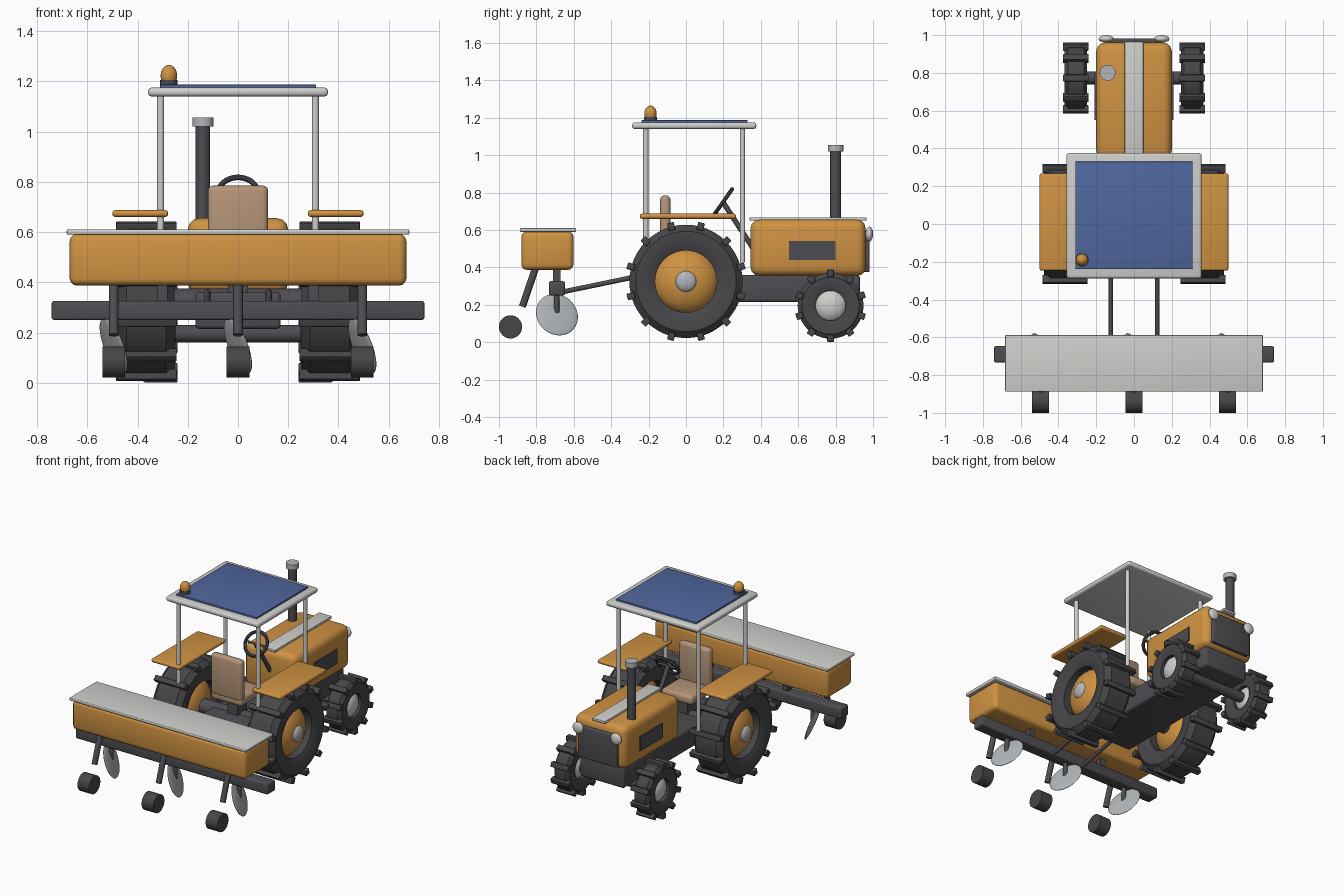
import bpy, math
from mathutils import Vector

cube = bpy.data.objects.get("Cube")
if cube:
    bpy.data.objects.remove(cube, do_unlink=True)


def material(name, r, g, b):
    m = bpy.data.materials.new(name)
    m.use_nodes = True
    m.diffuse_color = (r, g, b, 1)
    m.node_tree.nodes["Principled BSDF"].inputs["Base Color"].default_value = (r, g, b, 1)
    return m


ORANGE = material("orange_paint", 0.63, 0.29, 0.055)
LIGHT = material("light_grey", 0.62, 0.62, 0.60)
BLUE = material("blue_panel", 0.08, 0.135, 0.34)
TAN = material("tan_seat", 0.46, 0.30, 0.19)
DARK = material("dark_metal", 0.075, 0.075, 0.085)
RUBBER = material("rubber", 0.062, 0.062, 0.068)
STEEL = material("steel", 0.45, 0.47, 0.49)


def finish(name, mat, smooth=True):
    ob = bpy.context.object
    ob.name = name
    ob.data.materials.append(mat)
    if smooth:
        bpy.ops.object.shade_smooth_by_angle(angle=math.radians(35))
    return ob


def box(name, mat, x, y, z, bevel=0.0):
    """Box from (min, max) ranges, with optional rounded edges."""
    bpy.ops.mesh.primitive_cube_add(size=1, location=[sum(r) / 2 for r in (x, y, z)])
    ob = bpy.context.object
    ob.scale = [r[1] - r[0] for r in (x, y, z)]
    bpy.ops.object.transform_apply(location=False, rotation=False, scale=True)
    if bevel:
        mod = ob.modifiers.new("round", "BEVEL")
        mod.width, mod.segments = bevel, 3
        bpy.ops.object.modifier_apply(modifier=mod.name)
    return finish(name, mat)


def rod(name, mat, a, b, radius, sides=24):
    """Cylinder between two points."""
    a, b = Vector(a), Vector(b)
    bpy.ops.mesh.primitive_cylinder_add(vertices=sides, radius=radius, depth=(b - a).length,
                                        location=(a + b) / 2,
                                        rotation=(b - a).to_track_quat("Z", "Y").to_euler())
    return finish(name, mat)


def dome(name, mat, loc, radius, half, axis):
    """Sphere flattened to a half thickness along an axis."""
    bpy.ops.mesh.primitive_uv_sphere_add(segments=32, ring_count=16, radius=1, location=loc,
                                         rotation=Vector(axis).to_track_quat("Z", "Y").to_euler())
    bpy.context.object.scale = (radius, radius, half)
    return finish(name, mat)


def tyre(name, loc, outer, inner, half, steps=48):
    """Lathed tyre turning about x, with rounded shoulders."""
    s = outer - inner
    profile = [(-half * 0.8, inner), (-half, inner + s * 0.35), (-half, outer - s * 0.25),
               (-half * 0.7, outer), (half * 0.7, outer), (half, outer - s * 0.25),
               (half, inner + s * 0.35), (half * 0.8, inner)]
    n = len(profile)
    verts, faces = [], []
    for i in range(steps):
        a = math.tau * i / steps
        verts += [(x, r * math.sin(a), r * math.cos(a)) for x, r in profile]
        j = (i + 1) % steps
        faces += [(i * n + k, i * n + (k + 1) % n, j * n + (k + 1) % n, j * n + k) for k in range(n)]
    me = bpy.data.meshes.new(name)
    me.from_pydata(verts, [], faces)
    ob = bpy.data.objects.new(name, me)
    ob.location = loc
    bpy.context.collection.objects.link(ob)
    bpy.ops.object.select_all(action="DESELECT")
    bpy.context.view_layer.objects.active = ob
    ob.select_set(True)
    return finish(name, RUBBER)


def wheel(name, x, y, z, outer, inner, half, lugs, phase, reach, hub_mat):
    side = 1 if x > 0 else -1
    tyre(name + "_tyre", (x, y, z), outer, inner, half)
    for i in range(lugs):
        a = phase + math.tau * i / lugs
        r = (outer + reach) / 2 - 0.01
        lug = box(name + "_lug", RUBBER, (x - half - 0.008, x + half + 0.008), (-0.018, 0.018),
                  (-(reach - r), reach - r), 0.004)
        lug.location = (x, y + r * math.sin(a), z + r * math.cos(a))
        lug.rotation_euler.x = -a
    dome(name + "_hub", hub_mat, (x, y, z), inner + 0.008, half * 0.92, (1, 0, 0))
    return side


# Chassis, bonnet and grille
box("chassis", DARK, (-0.17, 0.17), (-0.25, 0.93), (0.215, 0.36), 0.015)
box("bonnet", ORANGE, (-0.2, 0.2), (0.345, 0.96), (0.355, 0.655), 0.045)
box("bonnet_stripe", LIGHT, (-0.05, 0.05), (0.34, 0.965), (0.65, 0.668), 0.004)
box("grille", DARK, (-0.15, 0.15), (0.95, 0.982), (0.375, 0.597), 0.008)
rod("exhaust_pipe", DARK, (-0.14, 0.8, 0.6), (-0.14, 0.8, 1.03), 0.029)
rod("exhaust_cap", STEEL, (-0.14, 0.8, 1.02), (-0.14, 0.8, 1.055), 0.042)

# Wheels, axles, fenders and other mirrored parts
rod("front_axle", DARK, (-0.3, 0.773, 0.195), (0.3, 0.773, 0.195), 0.035)
rod("rear_axle", DARK, (-0.36, 0, 0.325), (0.36, 0, 0.325), 0.05)
for s, side in ((1, "left"), (-1, "right")):
    wheel(side + "_rear_wheel", s * 0.365, 0, 0.325, 0.303, 0.165, 0.112, 12,
          math.radians(15), 0.325, ORANGE)
    dome(side + "_rear_hub_cap", STEEL, (s * 0.455, 0, 0.325), 0.057, 0.03, (1, 0, 0))
    wheel(side + "_front_wheel", s * 0.308, 0.773, 0.195, 0.176, 0.08, 0.06, 10, 0, 0.193, LIGHT)
    box(side + "_fender", ORANGE, sorted((s * 0.278, s * 0.5)), (-0.247, 0.268), (0.66, 0.687), 0.012)
    box(side + "_vent", DARK, sorted((s * 0.19, s * 0.208)), (0.55, 0.8), (0.44, 0.54))
    dome(side + "_headlight", LIGHT, (s * 0.147, 0.98, 0.578), 0.04, 0.02, (0, 1, 0))
    for y, end in ((-0.215, "rear"), (0.302, "front")):
        rod(side + "_" + end + "_post", LIGHT, (s * 0.308, y, 0.425), (s * 0.308, y, 1.15), 0.014)
    rod(side + "_hitch_arm", DARK, (s * 0.123, -0.68, 0.265), (s * 0.123, -0.22, 0.36), 0.013)

# Canopy and beacon
box("canopy", LIGHT, (-0.358, 0.358), (-0.288, 0.376), (1.14, 1.175), 0.014)
box("canopy_panel", BLUE, (-0.31, 0.31), (-0.238, 0.33), (1.17, 1.187), 0.003)
rod("beacon_base", DARK, (-0.275, -0.19, 1.17), (-0.275, -0.19, 1.205), 0.035)
dome("beacon", ORANGE, (-0.275, -0.19, 1.222), 0.033, 0.043, (0, 0, 1))

# Seat and steering
box("seat_post", DARK, (-0.04, 0.04), (-0.06, 0.04), (0.35, 0.48))
box("seat_cushion", TAN, (-0.12, 0.12), (-0.135, 0.11), (0.465, 0.53), 0.022)
box("seat_back", TAN, (-0.12, 0.12), (-0.138, -0.083), (0.5, 0.785), 0.022)
bpy.ops.mesh.primitive_torus_add(major_radius=0.08, minor_radius=0.011, major_segments=40,
                                 minor_segments=10, location=(0, 0.2, 0.752),
                                 rotation=(math.radians(55), 0, 0))
finish("steering_wheel", DARK)
rod("steering_spoke", DARK, (-0.08, 0.2, 0.752), (0.08, 0.2, 0.752), 0.008, 12)
rod("steering_column", DARK, (0, 0.197, 0.75), (0, 0.36, 0.5), 0.014)

# Seed hopper and tool bar
box("hopper", ORANGE, (-0.67, 0.67), (-0.88, -0.602), (0.387, 0.592), 0.028)
box("hopper_lid", LIGHT, (-0.682, 0.682), (-0.888, -0.588), (0.59, 0.61), 0.005)
box("tool_bar", DARK, (-0.742, 0.742), (-0.733, -0.647), (0.25, 0.326), 0.01)
for s in (-1, 1):
    box("hopper_bracket", DARK, (s * 0.3 - 0.02, s * 0.3 + 0.02), (-0.71, -0.67), (0.32, 0.4))

# Coulter discs and press wheels
for x in (-0.495, 0, 0.495):
    rod("disc_shank", DARK, (x, -0.692, 0.27), (x, -0.692, 0.155), 0.015)
    dome("coulter_disc", STEEL, (x, -0.69, 0.147), 0.118, 0.014, (0.88, 0.31, 0.34))
    rod("press_wheel_arm", DARK, (x, -0.8, 0.41), (x, -0.875, 0.19), 0.019)
    rod("press_wheel", RUBBER, (x - 0.045, -0.938, 0.082), (x + 0.045, -0.938, 0.082), 0.062, 32)
